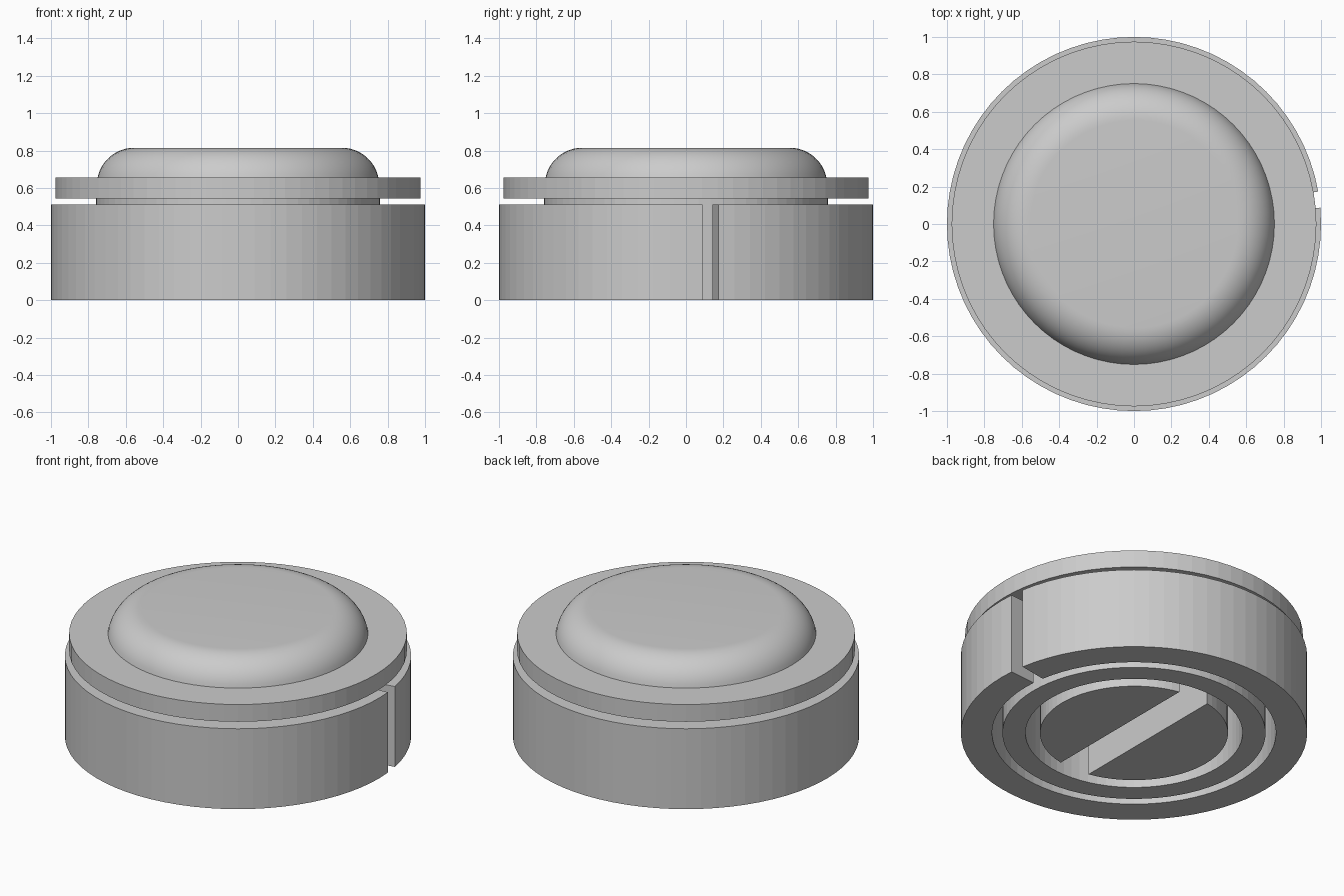
import bpy, bmesh
from math import radians, sin, cos, asin, pi, tau

cube = bpy.data.objects.get("Cube")
if cube:
    bpy.data.objects.remove(cube)

grey = bpy.data.materials.new("plain grey")
grey.use_nodes = True
colour = (0.6, 0.6, 0.6, 1)
grey.diffuse_color = colour
grey.node_tree.nodes["Principled BSDF"].inputs["Base Color"].default_value = colour

STEP = radians(5)
FLANGE_LOW, FLANGE_TOP, TOP = 0.545, 0.655, 0.815


def finish(name, bm, smooth=False):
    bmesh.ops.remove_doubles(bm, verts=bm.verts, dist=1e-4)
    bmesh.ops.recalc_face_normals(bm, faces=bm.faces)
    mesh = bpy.data.meshes.new(name)
    bm.to_mesh(mesh)
    bm.free()
    mesh.materials.append(grey)
    obj = bpy.data.objects.new(name, mesh)
    bpy.context.collection.objects.link(obj)
    if smooth:
        bpy.ops.object.select_all(action='DESELECT')
        obj.select_set(True)
        bpy.context.view_layer.objects.active = obj
        bpy.ops.object.shade_smooth_by_angle(angle=radians(30))
    return obj


def revolve(name, profile, start=0.0, end=tau, closed=False, smooth=False):
    """Turn an (r, z) profile about the z axis."""
    bm = bmesh.new()
    steps = round((end - start) / STEP)
    rows = []
    for i in range(steps + 1):
        a = start + (end - start) * i / steps
        rows.append([bm.verts.new((r * cos(a), r * sin(a), z)) for r, z in profile])
    count = len(profile)
    for a, b in zip(rows, rows[1:]):
        for j in range(count if closed else count - 1):
            k = (j + 1) % count
            corners = [a[j], b[j], b[k], a[k]]
            # Points on the axis give triangles
            if profile[j][0] == 0:
                corners.remove(b[j])
            if profile[k][0] == 0:
                corners.remove(b[k])
            bm.faces.new(corners)
    if closed and end - start < tau - 0.01:
        bm.faces.new(rows[0])
        bm.faces.new(rows[-1])
    return finish(name, bm, smooth)


# Rounded button top
R = 0.2
low = asin((FLANGE_TOP - TOP + R) / R)
arc = [low + (pi / 2 - low) * i / 12 for i in range(13)]
dome = [(0.555 + R * cos(t), TOP - R + R * sin(t)) for t in arc]
revolve("button_dome", dome + [(0, TOP)], smooth=True)

# Flange with the tubular neck and its recess below
revolve("flange_and_neck", [
    (0.75, FLANGE_TOP), (0.975, FLANGE_TOP), (0.975, FLANGE_LOW),
    (0.76, FLANGE_LOW), (0.76, 0), (0.627, 0), (0.627, FLANGE_LOW),
    (0, FLANGE_LOW)])

# Split outer ring with a narrow radial gap
revolve("split_outer_ring", [(0.82, 0), (1, 0), (1, 0.512), (0.82, 0.512)],
        start=radians(10), end=radians(365), closed=True)

# Two half plugs separated by a straight slot
PLUG_R, HALF_SLOT = 0.543, 0.105
limit = pi / 2 - asin(HALF_SLOT / PLUG_R)
for name, side in (("left_half_plug", 1), ("right_half_plug", -1)):
    bm = bmesh.new()
    angles = [limit * (i / 16 - 1) for i in range(33)]
    base = bm.faces.new([bm.verts.new((side * PLUG_R * cos(a), PLUG_R * sin(a), 0))
                         for a in angles])
    wall = bmesh.ops.extrude_face_region(bm, geom=[base], use_keep_orig=True)
    upper = [v for v in wall["geom"] if isinstance(v, bmesh.types.BMVert)]
    bmesh.ops.translate(bm, verts=upper, vec=(0, 0, FLANGE_LOW))
    finish(name, bm)
